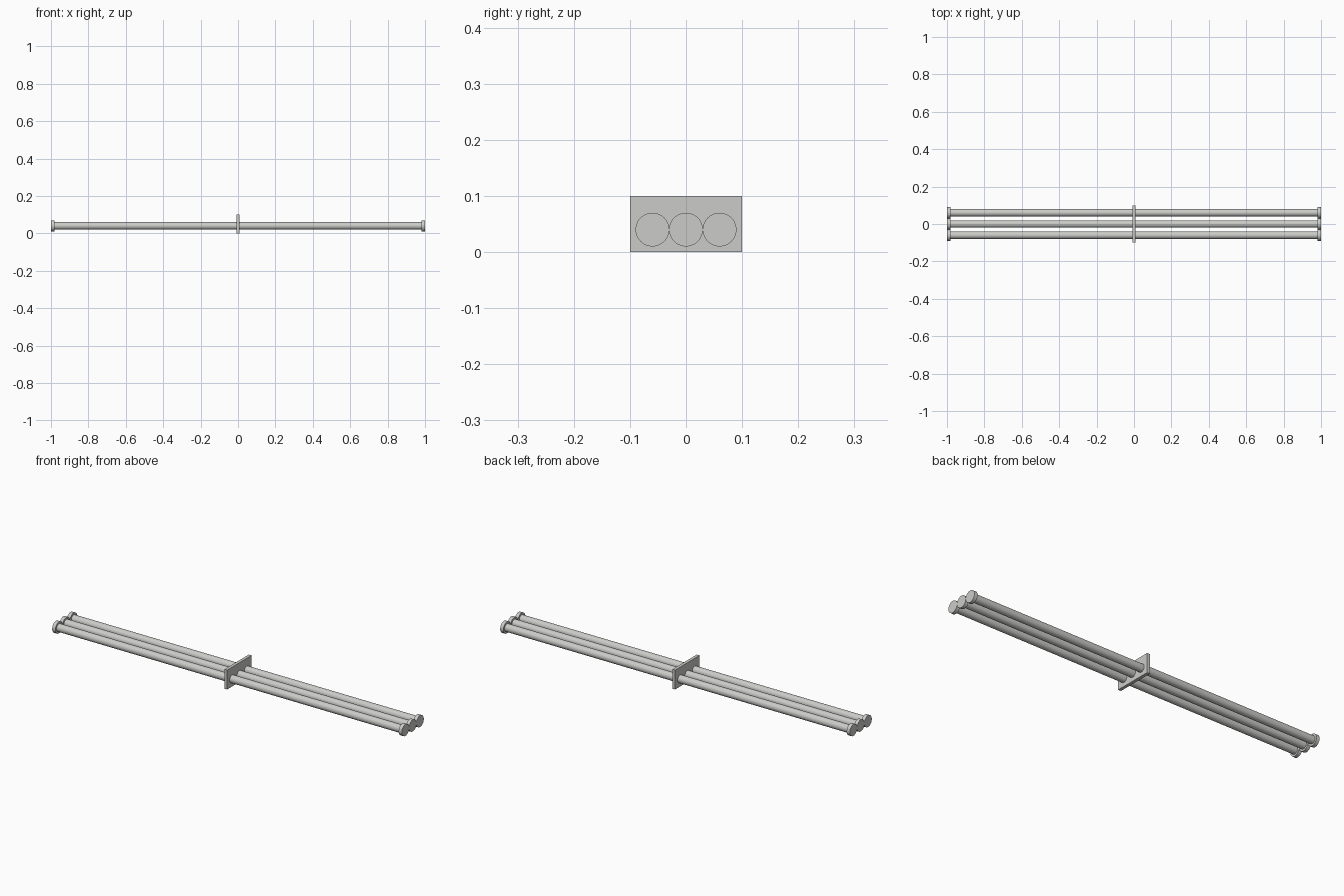
import bpy, math

if "Cube" in bpy.data.objects:
    bpy.data.objects.remove(bpy.data.objects["Cube"])

grey = bpy.data.materials.new("light grey")
grey.diffuse_color = (0.6, 0.6, 0.58, 1)
grey.use_nodes = True
grey.node_tree.nodes["Principled BSDF"].inputs["Base Color"].default_value = grey.diffuse_color


def finish(name):
    ob = bpy.context.object
    ob.name = name
    ob.data.materials.append(grey)
    return ob


def cylinder(name, radius, length, x, y):
    bpy.ops.mesh.primitive_cylinder_add(vertices=48, radius=radius, depth=length,
                                        location=(x, y, 0.04),
                                        rotation=(0, math.pi / 2, 0))
    bpy.ops.object.shade_smooth_by_angle(angle=math.radians(30))
    return finish(name)


# Three parallel rods with a round cap on each end
for label, y in (("front", -0.06), ("middle", 0), ("back", 0.06)):
    cylinder(label + "_rod", 0.02, 1.97, 0, y)
    for side, sx in (("left", -1), ("right", 1)):
        cylinder(f"{label}_{side}_cap", 0.03, 0.018, sx * 0.991, y)

# Upright centre plate holding the rods
bpy.ops.mesh.primitive_cube_add(size=1, location=(0, 0, 0.05))
plate = finish("centre_plate")
plate.scale = (0.016, 0.2, 0.1)
